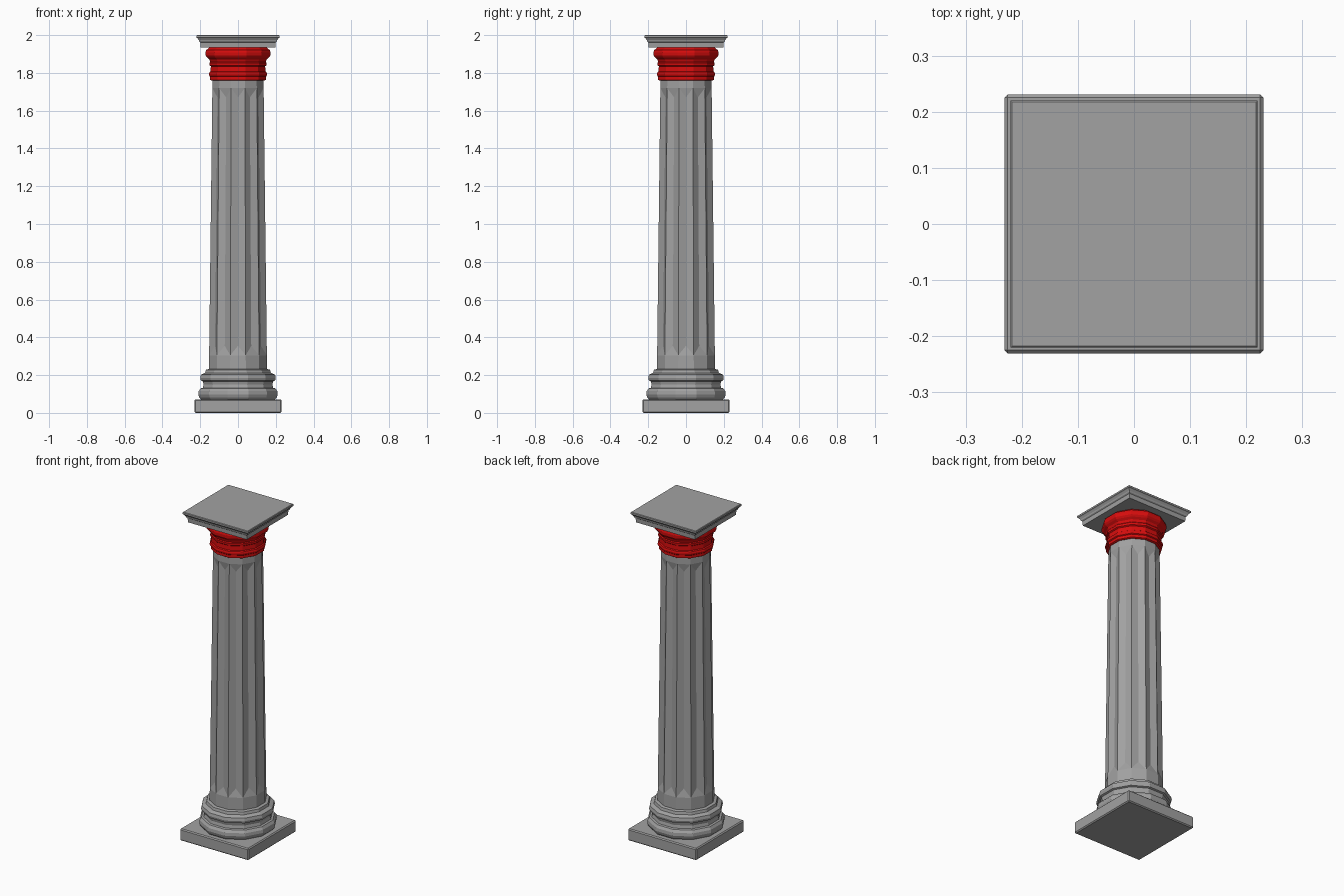
import bpy, bmesh
from math import cos, sin, pi

cube = bpy.data.objects.get("Cube")
if cube:
    bpy.data.objects.remove(cube, do_unlink=True)

SIDES = 12
FLAT = cos(pi / SIDES)      # middle of a side, relative to its corner


def material(name, color):
    m = bpy.data.materials.new(name)
    m.use_nodes = True
    m.diffuse_color = color
    m.node_tree.nodes["Principled BSDF"].inputs["Base Color"].default_value = color
    return m


stone = material("grey stone", (0.36, 0.36, 0.36, 1))
red = material("red paint", (0.68, 0.004, 0.004, 1))


def finish(name, bm, mat):
    bmesh.ops.recalc_face_normals(bm, faces=bm.faces)
    mesh = bpy.data.meshes.new(name)
    bm.to_mesh(mesh)
    bm.free()
    mesh.materials.append(mat)
    ob = bpy.data.objects.new(name, mesh)
    bpy.context.collection.objects.link(ob)
    return ob


def ring(bm, radius, z, count, start):
    return [bm.verts.new((radius * cos(start + 2 * pi * i / count),
                          radius * sin(start + 2 * pi * i / count), z))
            for i in range(count)]


def turned(name, profile, mat, count=SIDES):
    """Stack of polygon rings; profile holds (half width, height)."""
    bm = bmesh.new()
    rings = [ring(bm, w / cos(pi / count), z, count, pi / count) for w, z in profile]
    for a, b in zip(rings, rings[1:]):
        for i in range(count):
            j = (i + 1) % count
            bm.faces.new((a[i], a[j], b[j], b[i]))
    bm.faces.new(rings[0])
    bm.faces.new(rings[-1])
    return finish(name, bm, mat)


# Square plinth with slightly rounded edges
plinth = turned("plinth", [(0.231, 0), (0.231, 0.072)], stone, 4)
bevel = plinth.modifiers.new("soft edges", "BEVEL")
bevel.width = 0.006
bevel.segments = 1

# Moulded base: large roll, hollow, small roll
turned("base_moulding", [
    (0.195, 0.07), (0.205, 0.082), (0.210, 0.097), (0.208, 0.115), (0.198, 0.130),
    (0.186, 0.133), (0.182, 0.150), (0.186, 0.167), (0.196, 0.171), (0.200, 0.185),
    (0.196, 0.202), (0.182, 0.209), (0.174, 0.212), (0.170, 0.228), (0.156, 0.232)], stone)


# Tapered shaft: plain polygon at both ends, V-shaped flutes between
def shaft():
    bm = bmesh.new()
    rings = []
    for z, fluted in [(0.22, 0), (0.305, 0), (0.355, 1), (1.67, 1), (1.72, 0), (1.77, 0)]:
        corner = 0.162 - 0.0125 * z
        verts = ring(bm, corner, z, 2 * SIDES, pi / SIDES)
        for v in verts[1::2]:
            v.co.xy *= FLAT - 0.075 * fluted
        rings.append((verts, fluted))
    for (a, fa), (b, fb) in zip(rings, rings[1:]):
        for i in range(2 * SIDES):
            j = (i + 1) % (2 * SIDES)
            if fa == fb:
                bm.faces.new((a[i], a[j], b[j], b[i]))
            elif (i % 2 == 0) == (fb == 1):     # diagonal a[i] to b[j]
                bm.faces.new((a[i], a[j], b[j]))
                bm.faces.new((a[i], b[j], b[i]))
            else:                               # diagonal a[j] to b[i]
                bm.faces.new((a[i], a[j], b[i]))
                bm.faces.new((a[j], b[j], b[i]))
    bm.faces.new(rings[0][0])
    bm.faces.new(rings[-1][0])
    return finish("fluted_shaft", bm, stone)


shaft()

# Painted capital: neck rings below a flaring cushion
turned("capital", [
    (0.142, 1.760), (0.147, 1.763), (0.147, 1.780), (0.152, 1.784), (0.154, 1.794),
    (0.151, 1.804), (0.145, 1.808), (0.144, 1.835), (0.150, 1.840), (0.151, 1.853),
    (0.147, 1.858), (0.152, 1.872), (0.164, 1.882), (0.171, 1.892), (0.172, 1.908),
    (0.168, 1.922), (0.158, 1.928), (0.150, 1.938)], red)

# Square slab on top with a stepped edge
turned("top_slab", [
    (0.198, 1.935), (0.200, 1.962), (0.206, 1.967), (0.208, 1.974),
    (0.215, 1.984), (0.220, 1.987), (0.220, 1.997), (0.217, 2.0)], stone, 4)
